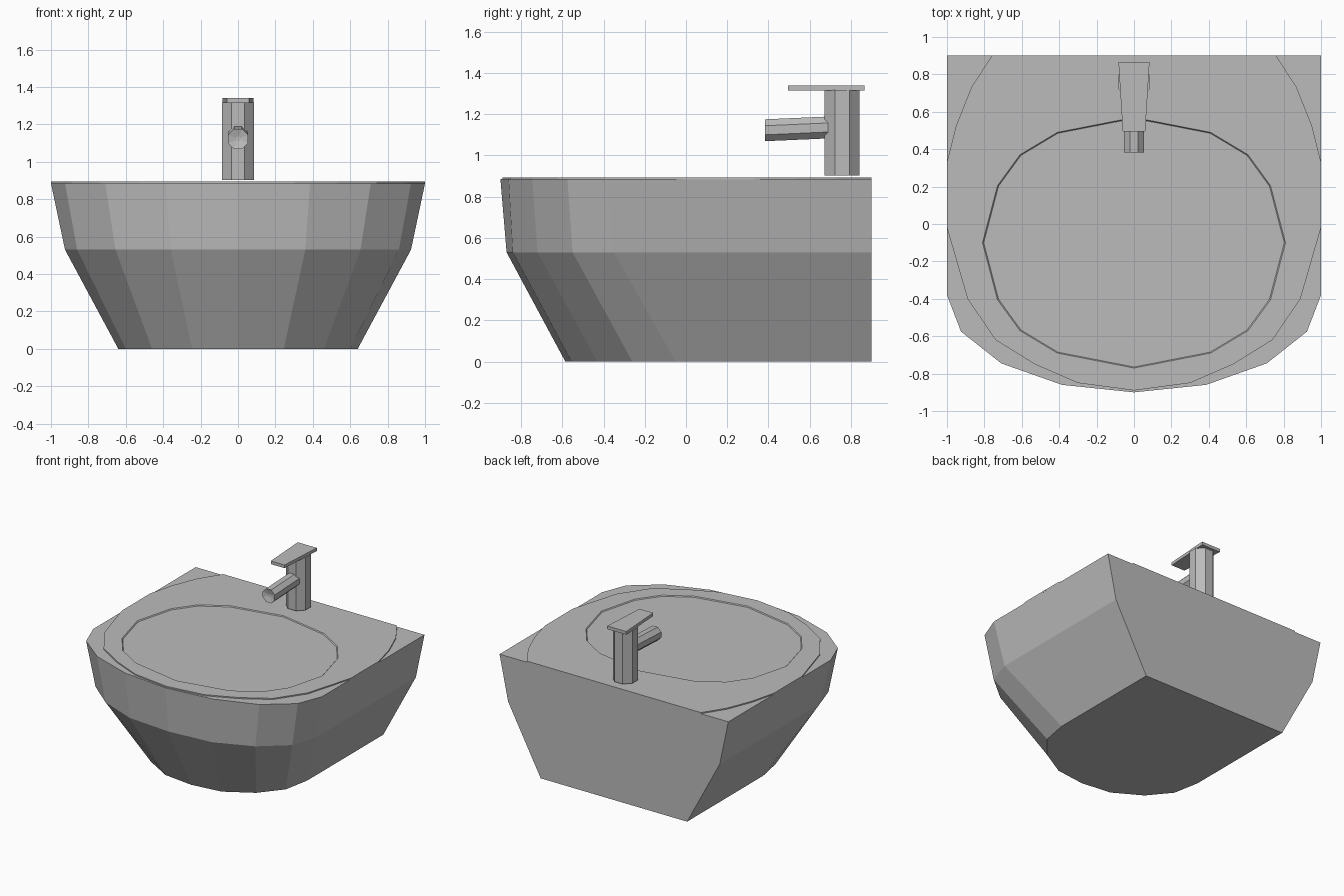
import bpy, bmesh, math
from mathutils import Vector

cube = bpy.data.objects.get("Cube")
if cube:
    bpy.data.objects.remove(cube)

grey = bpy.data.materials.new("ceramic grey")
grey.use_nodes = True
grey.diffuse_color = (0.5, 0.5, 0.5, 1)
grey.node_tree.nodes["Principled BSDF"].inputs["Base Color"].default_value = (0.5, 0.5, 0.5, 1)


def mirrored(half):
    """Close a right-hand outline (back to front) into a symmetric loop."""
    return half + [(-x, y) for x, y in reversed(half) if x > 0]


def loft(name, rings):
    """Skin a stack of equal-length rings and cap both ends."""
    bm = bmesh.new()
    loops = [[bm.verts.new(p) for p in ring] for ring in rings]
    for a, b in zip(loops, loops[1:]):
        for i in range(len(a)):
            j = (i + 1) % len(a)
            bm.faces.new((a[i], a[j], b[j], b[i]))
    bm.faces.new(loops[0])
    bm.faces.new(loops[-1])
    bmesh.ops.recalc_face_normals(bm, faces=bm.faces)
    mesh = bpy.data.meshes.new(name)
    bm.to_mesh(mesh)
    bm.free()
    mesh.materials.append(grey)
    obj = bpy.data.objects.new(name, mesh)
    bpy.context.collection.objects.link(obj)
    return obj


def level(outline, z):
    return [(x, y, z) for x, y in outline]


def octagon(centre, radius, u, v):
    """Eight-sided ring with flats facing the u and v axes."""
    c = Vector(centre)
    r = radius / math.cos(math.pi / 8)
    angles = [math.pi * (k + 0.5) / 4 for k in range(8)]
    return [c + r * (math.cos(a) * Vector(u) + math.sin(a) * Vector(v)) for a in angles]


# Basin body: flat back, rounded front, narrowing to the foot
foot = mirrored([(0.64, 0.9), (0.64, -0.05), (0.6, -0.26), (0.46, -0.43), (0.245, -0.555), (0, -0.585)])
waist = mirrored([(0.925, 0.9), (0.925, -0.35), (0.86, -0.55), (0.655, -0.72), (0.36, -0.84), (0, -0.87)])
rim = mirrored([(1, 0.9), (1, -0.38), (0.925, -0.575), (0.71, -0.745), (0.385, -0.86), (0, -0.9)])
loft("basin_body", [level(foot, 0), level(waist, 0.53), level(rim, 0.885)])

# Thin deck with a shallow recess for the bowl
deck = mirrored([(0.76, 0.9), (0.87, 0.73), (0.95, 0.53), (1, 0.33), (1, -0.02),
                 (0.89, -0.4), (0.74, -0.62), (0.53, -0.75), (0.3, -0.85), (0, -0.89)])
deck_top = loft("deck", [level(deck, 0.884), level(deck, 0.894)])
quarter = [(0, 0.67), (0.41, 0.59), (0.61, 0.47), (0.73, 0.305), (0.81, 0)]
bowl = mirrored([(x, y - 0.1) for x, y in quarter] + [(x, -y - 0.1) for x, y in quarter[-2::-1]])
inner = [(x * 0.992, (y + 0.1) * 0.992 - 0.1) for x, y in bowl]
cutter = loft("bowl_cutter", [level(inner, 0.887), level(bowl, 0.894), level(bowl, 0.95)])
cutter.hide_render = True
cutter.hide_viewport = True
cut = deck_top.modifiers.new("bowl recess", "BOOLEAN")
cut.operation = "DIFFERENCE"
cut.solver = "EXACT"
cut.object = cutter
bpy.context.view_layer.update()
baked = bpy.data.meshes.new_from_object(deck_top.evaluated_get(bpy.context.evaluated_depsgraph_get()))
deck_top.modifiers.clear()
deck_top.data = baked
bpy.data.objects.remove(cutter)

# Tap column
X, Y, Z = (1, 0, 0), (0, 1, 0), (0, 0, 1)
loft("tap_column", [octagon((0, 0.757, z), 0.085, X, Y) for z in (0.903, 1.317)])

# Spout with a dished end
loft("tap_spout", [octagon((0, 0.72, 1.137), 0.053, X, Z),
                   octagon((0, 0.383, 1.122), 0.053, X, Z),
                   octagon((0, 0.395, 1.122), 0.012, X, Z)])

# Lever plate
lever = mirrored([(0.083, 0.865), (0.06, 0.495)])
loft("tap_lever", [level(lever, 1.315), level(lever, 1.34)])
